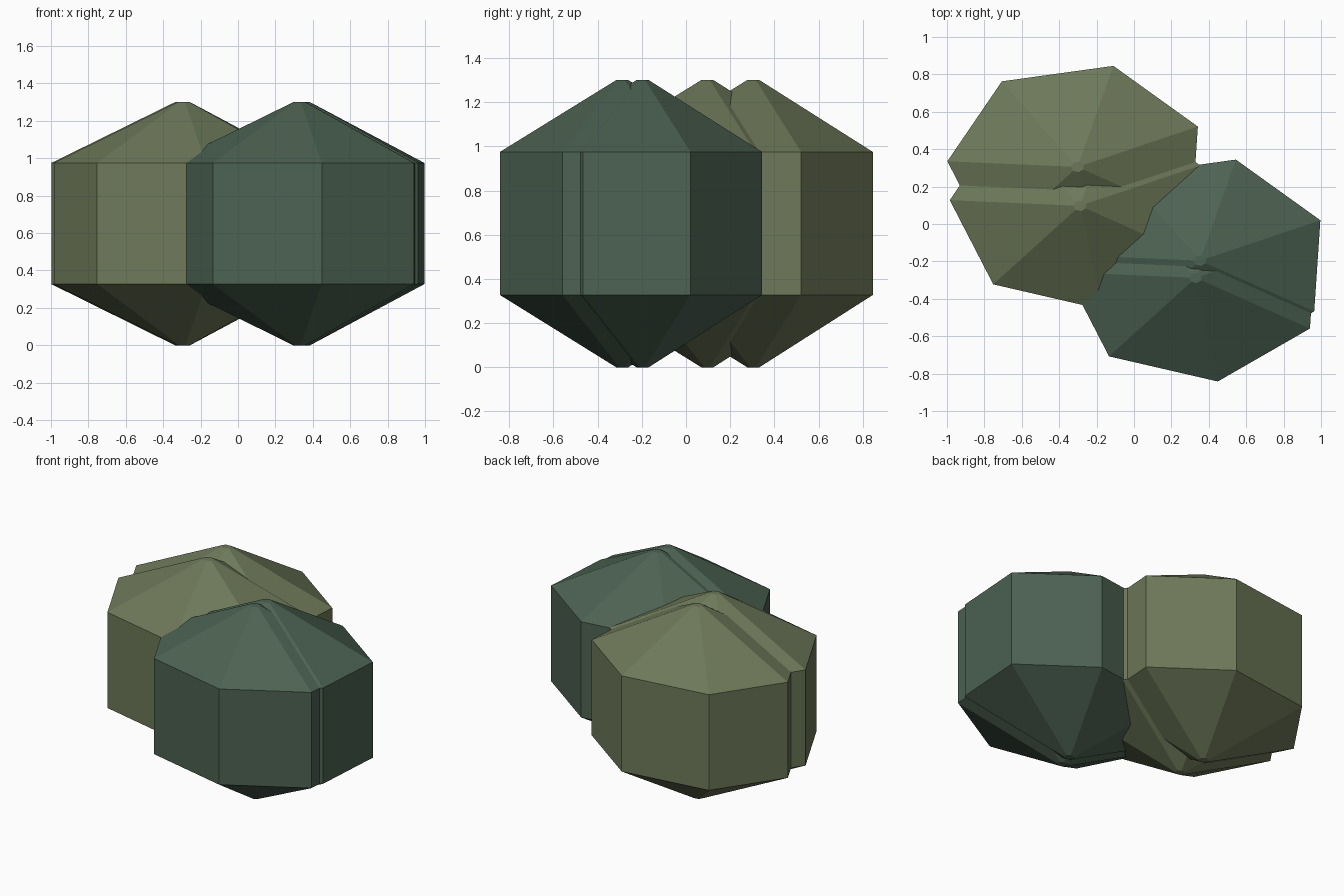
import bpy, bmesh, math

if "Cube" in bpy.data.objects:
    bpy.data.objects.remove(bpy.data.objects["Cube"])

SIDES = 7
RX, RY = 0.697, 0.562          # ring is a stretched heptagon
PHASE = math.radians(22.6)
# (radius fraction, height) from bottom to top
PROFILE = [(0.05, 0.0), (1.0, 0.327), (1.0, 0.975), (0.05, 1.3)]


def material(name, color):
    mat = bpy.data.materials.new(name)
    mat.diffuse_color = (*color, 1.0)
    mat.use_nodes = True
    mat.node_tree.nodes["Principled BSDF"].inputs["Base Color"].default_value = mat.diffuse_color
    return mat


def faceted_clump(name, x, y, mat):
    """Closed seven-sided drum with conical ends and tiny flat tips."""
    bm = bmesh.new()
    rings = []
    for r, z in PROFILE:
        ring = []
        for i in range(SIDES):
            a = PHASE + math.tau * i / SIDES
            ring.append(bm.verts.new((RX * r * math.cos(a), RY * r * math.sin(a), z)))
        rings.append(ring)
    for low, high in zip(rings, rings[1:]):
        for i in range(SIDES):
            j = (i + 1) % SIDES
            bm.faces.new((low[i], low[j], high[j], high[i]))
    bm.faces.new(rings[0][::-1])
    bm.faces.new(rings[-1])
    bmesh.ops.recalc_face_normals(bm, faces=bm.faces)
    mesh = bpy.data.meshes.new(name)
    bm.to_mesh(mesh)
    bm.free()
    mesh.materials.append(mat)
    obj = bpy.data.objects.new(name, mesh)
    obj.location = (x, y, 0)
    bpy.context.collection.objects.link(obj)
    return obj


olive = material("olive", (0.155, 0.19, 0.1))
dark_green = material("dark_green", (0.073, 0.122, 0.085))

# Two overlapping olive clumps, back left
faceted_clump("olive_clump_back", -0.302, 0.305, olive)
faceted_clump("olive_clump_front", -0.289, 0.097, olive)

# Two overlapping dark green clumps, front right
faceted_clump("dark_clump_back", 0.353, -0.196, dark_green)
faceted_clump("dark_clump_front", 0.33, -0.288, dark_green)
